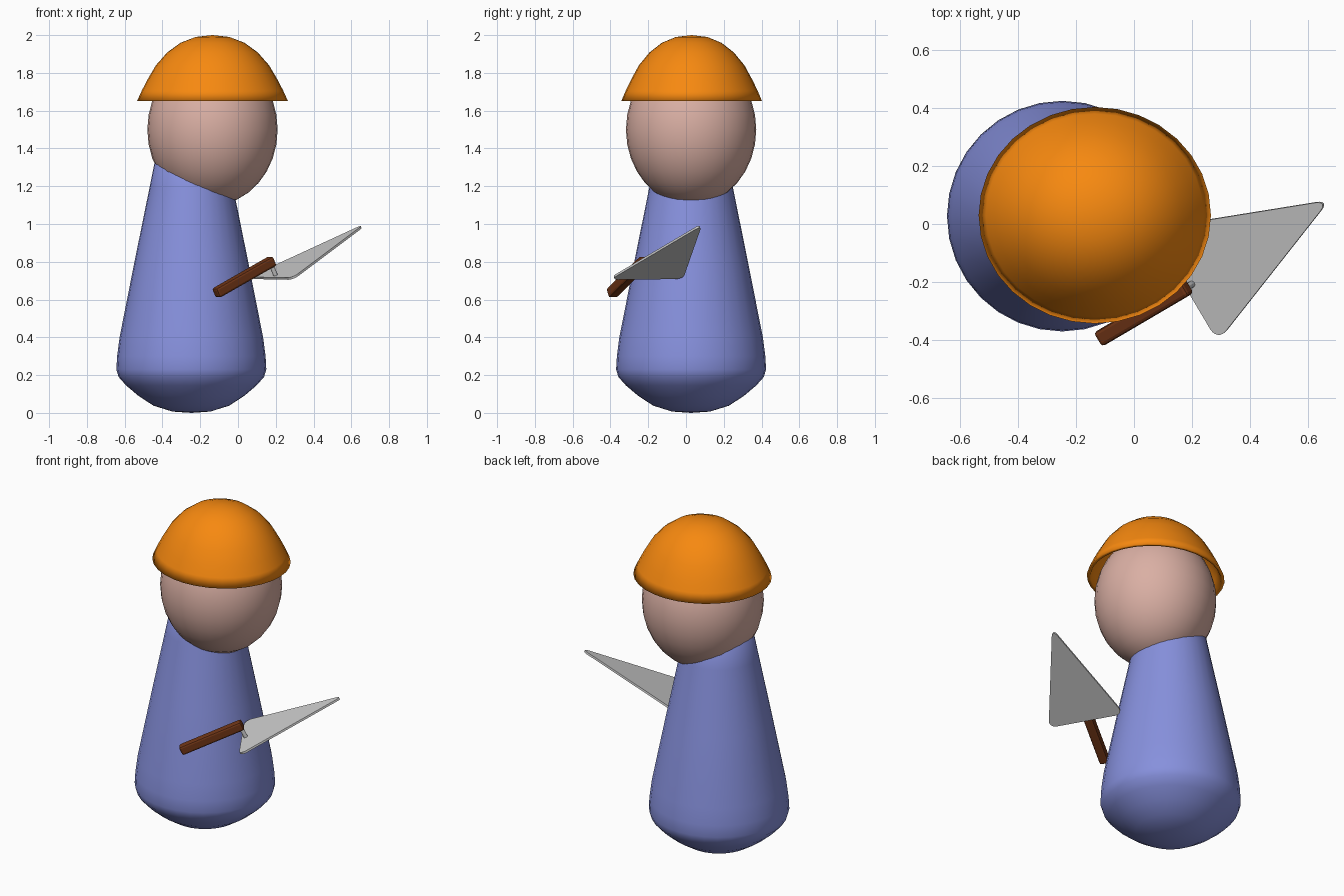
import bpy, bmesh, math
from mathutils import Matrix, Vector

if "Cube" in bpy.data.objects:
    bpy.data.objects.remove(bpy.data.objects["Cube"])


def finish(bm, name, color=None, smooth=True):
    bmesh.ops.recalc_face_normals(bm, faces=bm.faces)
    me = bpy.data.meshes.new(name)
    bm.to_mesh(me)
    bm.free()
    ob = bpy.data.objects.new(name, me)
    bpy.context.collection.objects.link(ob)
    for p in me.polygons:
        p.use_smooth = smooth
    if color:
        mat = bpy.data.materials.new(name + "_paint")
        mat.diffuse_color = (*color, 1)
        mat.use_nodes = True
        mat.node_tree.nodes["Principled BSDF"].inputs["Base Color"].default_value = mat.diffuse_color
        me.materials.append(mat)
    return ob


def lathe(name, profile, center, color, sy=1.0):
    # revolve (radius, height) points about a vertical axis
    bm = bmesh.new()
    vs = [bm.verts.new((r, 0, z)) for r, z in profile]
    es = [bm.edges.new(pair) for pair in zip(vs, vs[1:])]
    bmesh.ops.spin(bm, geom=vs + es, axis=(0, 0, 1), cent=(0, 0, 0),
                   angle=math.tau, steps=32)
    bmesh.ops.remove_doubles(bm, verts=bm.verts, dist=1e-4)
    bmesh.ops.scale(bm, vec=(1, sy, 1), verts=bm.verts)
    bmesh.ops.translate(bm, vec=(*center, 0), verts=bm.verts)
    return finish(bm, name, color)


# Robe-like body with rounded base
lathe("body", [(0, 0), (.1, .007), (.2, .038), (.28, .09), (.345, .145),
               (.385, .19), (.397, .23), (.393, .3), (.38, .4), (.301, .8),
               (.222, 1.19), (.184, 1.38), (.12, 1.42), (0, 1.43)],
      (-.247, .027), (.24, .28, .72))

# Head
bm = bmesh.new()
bmesh.ops.create_uvsphere(bm, u_segments=32, v_segments=16, radius=1,
                          matrix=Matrix.Translation((-.135, .027, 1.5))
                          @ Matrix.Diagonal((.345, .345, .4, 1)))
finish(bm, "head", (.7, .43, .37))

# Helmet: open shell, slightly narrower front to back
outer = [(0, 2), (.09, 1.99), (.17, 1.959), (.24, 1.908), (.3, 1.84),
         (.345, 1.763), (.375, 1.705), (.4, 1.65)]
inner = [(r * .945, 1.65 + (z - 1.65) * .93) for r, z in reversed(outer)]
lathe("helmet", outer + inner, (-.135, .03), (.93, .25, .005), sy=.932)

# Trowel frame: local x to the blade tip, z from blade up to handle
d = Vector((.46, .27, .263)).normalized()
n = d.cross(Vector((-.23, .35, -.005))).normalized()
w = n.cross(d)
frame = Matrix.Translation((.175, -.21, .712)) @ Matrix((d, w, n)).transposed().to_4x4()

# Blade: rounded triangle plate
bm = bmesh.new()
tri = [bm.verts.new(p) for p in ((.643, 0, -.006), (0, .225, -.006), (0, -.225, -.006))]
bm.faces.new(tri)
bmesh.ops.bevel(bm, geom=tri, offset=.05, segments=6, profile=.5, affect='VERTICES')
ext = bmesh.ops.extrude_face_region(bm, geom=bm.faces[:])
bmesh.ops.translate(bm, vec=(0, 0, .012),
                    verts=[v for v in ext["geom"] if isinstance(v, bmesh.types.BMVert)])
bm.transform(frame)
finish(bm, "trowel_blade", smooth=False)

# Post joining blade and handle
bm = bmesh.new()
bmesh.ops.create_cone(bm, cap_ends=True, segments=12, radius1=.012, radius2=.012, depth=.08,
                      matrix=frame @ Matrix.Translation((.027, -.01, .04)))
finish(bm, "trowel_post", smooth=False)

# Handle: bevelled square bar
bm = bmesh.new()
bmesh.ops.create_cube(bm, size=1, matrix=Matrix.Diagonal((.39, .056, .056, 1)))
bmesh.ops.bevel(bm, geom=bm.edges[:], offset=.012, segments=2, profile=.5, affect='EDGES')
bm.transform(frame @ Matrix.Translation((-.15, -.01, .082)))
finish(bm, "trowel_handle", (.16, .035, .008), smooth=False)
